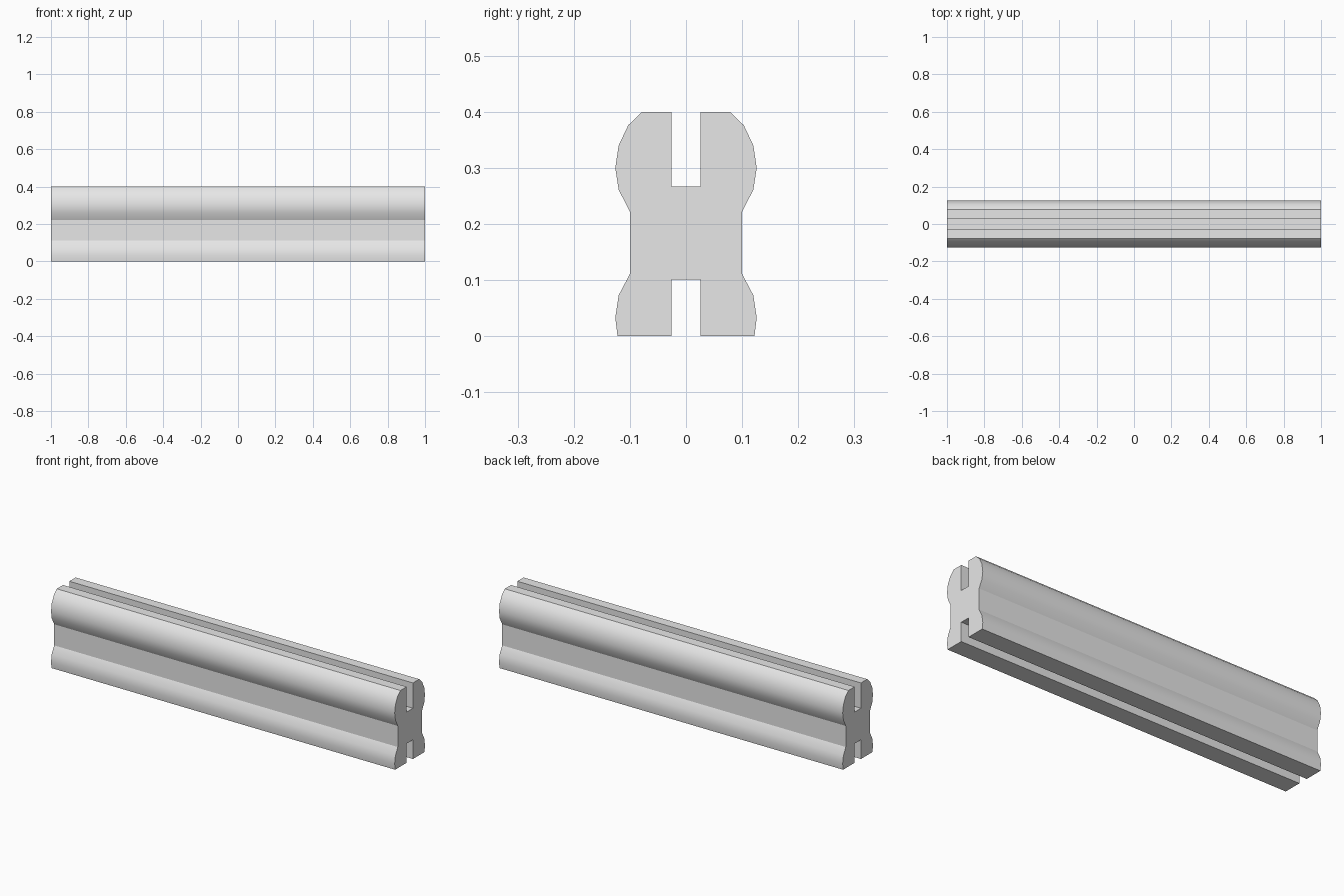
import bpy
import bmesh
from math import radians
from mathutils import Vector

cube = bpy.data.objects.get("Cube")
if cube:
    bpy.data.objects.remove(cube, do_unlink=True)

LENGTH = 2.0

# Plain grey material
grey = bpy.data.materials.new("plain_grey")
grey.use_nodes = True
colour = (0.8, 0.8, 0.8, 1.0)
grey.diffuse_color = colour
grey.node_tree.nodes["Principled BSDF"].inputs["Base Color"].default_value = colour

# Half of the cross-section (y, z): top slot, upper bulge, waist, lower bulge, bottom slot
half = [
    (0.026, 0.267), (0.026, 0.4), (0.078, 0.4),
    (0.103, 0.376), (0.12, 0.34), (0.126, 0.3), (0.12, 0.261), (0.1, 0.222),
    (0.1, 0.111), (0.12, 0.073), (0.126, 0.033), (0.122, 0.0),
    (0.026, 0.0), (0.026, 0.101),
]
profile = half + [(-y, z) for y, z in reversed(half)]

# Extrude the mirrored profile along x
bm = bmesh.new()
end = bm.faces.new([bm.verts.new((-LENGTH / 2, y, z)) for y, z in profile])
result = bmesh.ops.extrude_face_region(bm, geom=[end], use_keep_orig=True)
moved = [v for v in result["geom"] if isinstance(v, bmesh.types.BMVert)]
bmesh.ops.translate(bm, verts=moved, vec=Vector((LENGTH, 0, 0)))
bmesh.ops.recalc_face_normals(bm, faces=bm.faces)

mesh = bpy.data.meshes.new("grooved_rail")
bm.to_mesh(mesh)
bm.free()
mesh.materials.append(grey)
rail = bpy.data.objects.new("grooved_rail", mesh)
bpy.context.collection.objects.link(rail)

# Smooth bulges, crisp slots and waist edges
bpy.ops.object.select_all(action="DESELECT")
rail.select_set(True)
bpy.context.view_layer.objects.active = rail
bpy.ops.object.shade_smooth_by_angle(angle=radians(25))
